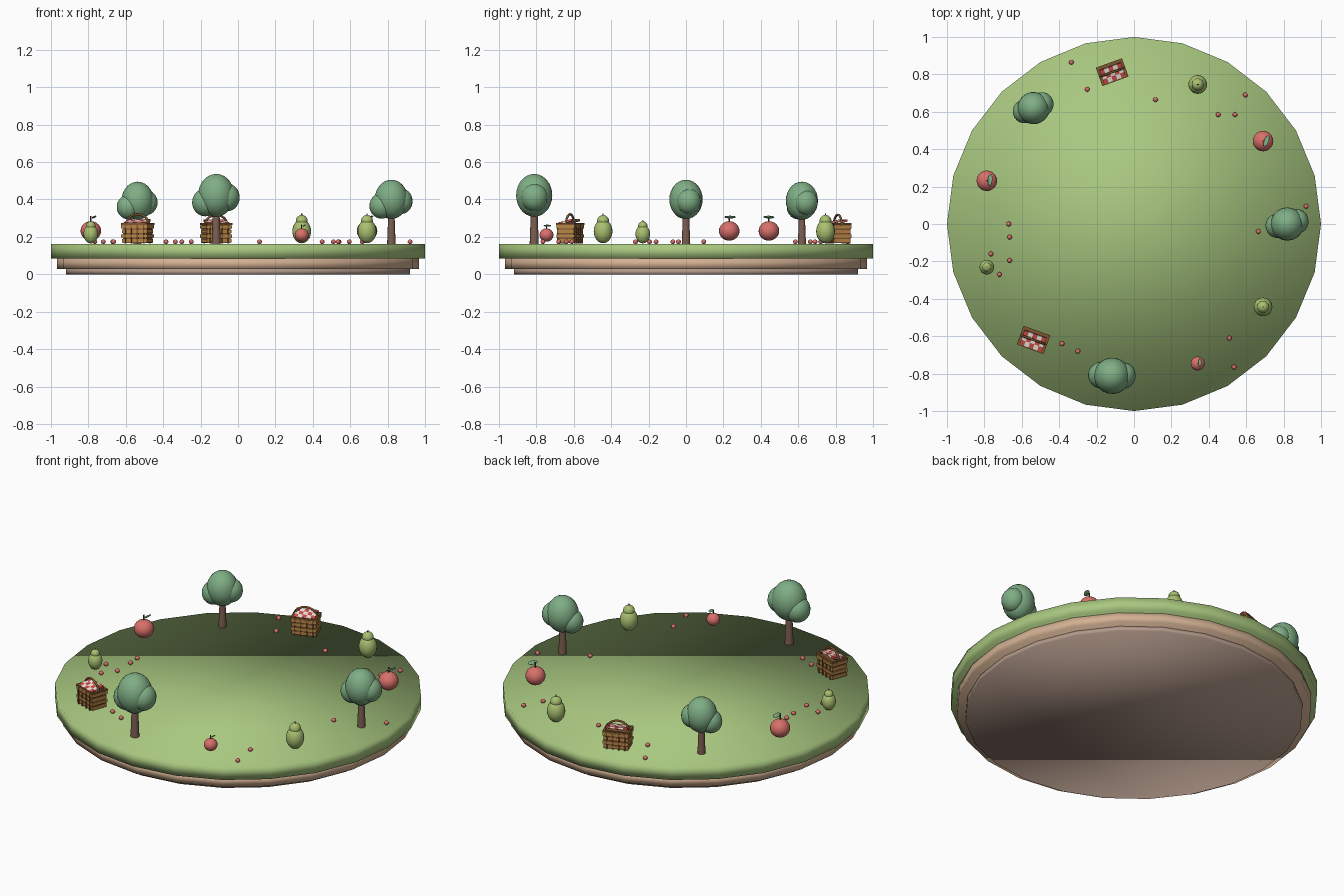
import bpy
from math import radians, cos, sin, pi, tau
from mathutils import Matrix, Vector

if "Cube" in bpy.data.objects:
    bpy.data.objects.remove(bpy.data.objects["Cube"])

MATS = {}
TOP = 0.163


def mat(name, hexcol):
    c = [int(hexcol[i:i + 2], 16) / 255 for i in (0, 2, 4)]
    m = bpy.data.materials.new(name)
    m.diffuse_color = [((v + 0.055) / 1.055) ** 2.4 for v in c] + [1]
    m.use_nodes = True
    m.node_tree.nodes["Principled BSDF"].inputs["Base Color"].default_value = m.diffuse_color
    MATS[name] = m


for n, h in dict(grass="a9c880", soil="d3b193", subsoil="b39a8b", leaf="7fae85", bark="7d5f52",
                 apple="d8706a", pear="a9c070", stem="5f4632", wicker="b98647",
                 dark_wicker="7f5630", red="cf4f48", white="efe9e0").items():
    mat(n, h)


def finish(name, m, world, smooth=True, angle=None):
    o = bpy.context.object
    o.name = name
    o.data.materials.append(MATS[m])
    o.matrix_world = world
    if angle:
        bpy.ops.object.shade_smooth_by_angle(angle=radians(angle))
    elif smooth:
        bpy.ops.object.shade_smooth()
    return o


def ball(name, m, base, loc, rad, rot=Matrix(), seg=20, rings=14):
    bpy.ops.mesh.primitive_uv_sphere_add(segments=seg, ring_count=rings, radius=1)
    return finish(name, m, base @ Matrix.Translation(loc) @ rot @ Matrix.Diagonal((*rad, 1)))


def cone(name, m, base, z0, z1, r0, r1, seg=12, angle=40):
    bpy.ops.mesh.primitive_cone_add(vertices=seg, radius1=r0, radius2=r1, depth=z1 - z0)
    return finish(name, m, base @ Matrix.Translation((0, 0, (z0 + z1) / 2)), angle=angle)


def box(name, m, base, loc, size, rot=Matrix()):
    bpy.ops.mesh.primitive_cube_add(size=1)
    return finish(name, m, base @ Matrix.Translation(loc) @ rot @ Matrix.Diagonal((*size, 1)), False)


def place(x, y, s, deg):
    return Matrix.Translation((x, y, TOP)) @ Matrix.Rotation(radians(deg), 4, 'Z') @ Matrix.Scale(s, 4)


# Trunk and three-lobed crown
def tree(b):
    cone("tree_trunk", "bark", b, 0, 0.16, 0.023, 0.017)
    ball("tree_crown", "leaf", b, (0, 0, 0.24), (0.09, 0.09, 0.106))
    ball("tree_crown_left", "leaf", b, (-0.053, -0.008, 0.205), (0.066, 0.066, 0.069))
    ball("tree_crown_right", "leaf", b, (0.053, 0.012, 0.23), (0.062, 0.066, 0.069))


# Apple with stem and leaf
def apple(b):
    ball("apple_body", "apple", b, (0, 0, 0.069), (0.055, 0.055, 0.052))
    cone("apple_stem", "stem", b, 0.115, 0.15, 0.004, 0.004, 8)
    tilt = Matrix.Rotation(radians(-20), 4, 'Z') @ Matrix.Rotation(radians(-25), 4, 'Y')
    ball("apple_leaf", "leaf", b, (0.018, 0, 0.143), (0.014, 0.032, 0.005), tilt, 12, 8)


# Pear: body, neck and stem
def pear(b):
    ball("pear_body", "pear", b, (0, 0, 0.067), (0.05, 0.05, 0.064))
    ball("pear_neck", "pear", b, (0, 0, 0.122), (0.032, 0.032, 0.032))
    cone("pear_stem", "stem", b, 0.148, 0.163, 0.004, 0.003, 8)


# Wicker basket with checked cloth and arched handle
def basket(b):
    box("basket_body", "dark_wicker", b, (0, 0, 0.053), (0.13, 0.086, 0.098))
    for i in range(4):
        grow = 0.006 * (i % 2)
        box("basket_band", "wicker", b, (0, 0, 0.016 + i * 0.024), (0.137 + grow, 0.093 + grow, 0.017))
    for x in (-0.05, -0.017, 0.017, 0.05):
        for y in (-0.046, 0.046):
            box("basket_stake", "dark_wicker", b, (x, y, 0.052), (0.006, 0.01, 0.1))
    for y in (-0.045, 0.045):
        box("basket_rim", "dark_wicker", b, (0, y, 0.103), (0.146, 0.012, 0.01))
    for x in (-0.067, 0.067):
        box("basket_rim_end", "dark_wicker", b, (x, 0, 0.103), (0.012, 0.09, 0.01))
    tilt = Matrix.Translation((0, -0.006, 0.113)) @ Matrix.Rotation(radians(14), 4, 'X')
    for i in range(5):
        for j in range(3):
            box("basket_cloth_check", "white" if (i + j) % 2 else "red", b @ tilt,
                ((i - 2) * 0.024, (j - 1) * 0.026, 0), (0.024, 0.026, 0.012))
    cu = bpy.data.curves.new("basket_handle", 'CURVE')
    cu.dimensions = '3D'
    cu.bevel_depth = 0.006
    cu.bevel_resolution = 2
    cu.use_fill_caps = True
    sp = cu.splines.new('POLY')
    sp.points.add(16)
    for i, p in enumerate(sp.points):
        a = pi * i / 16
        p.co = (0.066 * cos(a), 0, 0.088 + 0.064 * sin(a), 1)
    o = bpy.data.objects.new("basket_handle", cu)
    bpy.context.collection.objects.link(o)
    cu.materials.append(MATS["dark_wicker"])
    o.matrix_world = b


# Layered round island, 24 sides, softly shaded
I = Matrix()
for name, m, z0, z1, r in (("grass_layer", "grass", 0.085, TOP, 1.0),
                           ("soil_layer", "soil", 0.028, 0.085, 0.968),
                           ("lower_soil_layer", "subsoil", 0, 0.028, 0.92)):
    cone(name, m, I, z0, z1, r, r, 24, angle=180)

# Eleven props spaced evenly around the rim: kind, scale, turn
props = [(tree, 0.99, 2), (apple, 1, 0), (pear, 1, 0), (basket, 1.02, 20), (tree, 0.96, 12),
         (apple, 1, 15), (pear, 0.78, 0), (basket, 1.04, -20), (tree, 1.08, -12),
         (apple, 0.68, 20), (pear, 1, 0)]
for i, (make, s, turn) in enumerate(props):
    a = tau * i / 11
    make(place(0.82 * cos(a), 0.82 * sin(a), s, turn))

# Fallen berries
for x, y in ((-.335, .865), (-.25, .72), (.115, .665), (.595, .69), (.45, .585), (.54, .585),
             (.92, .095), (.665, -.04), (.51, -.61), (.535, -.765), (-.3, -.68), (-.385, -.64),
             (-.72, -.27), (-.665, -.195), (-.765, -.16), (-.665, -.07), (-.67, 0)):
    ball("berry", "apple", I, (x, y, TOP + 0.011), (0.013, 0.013, 0.012), seg=12, rings=8)
